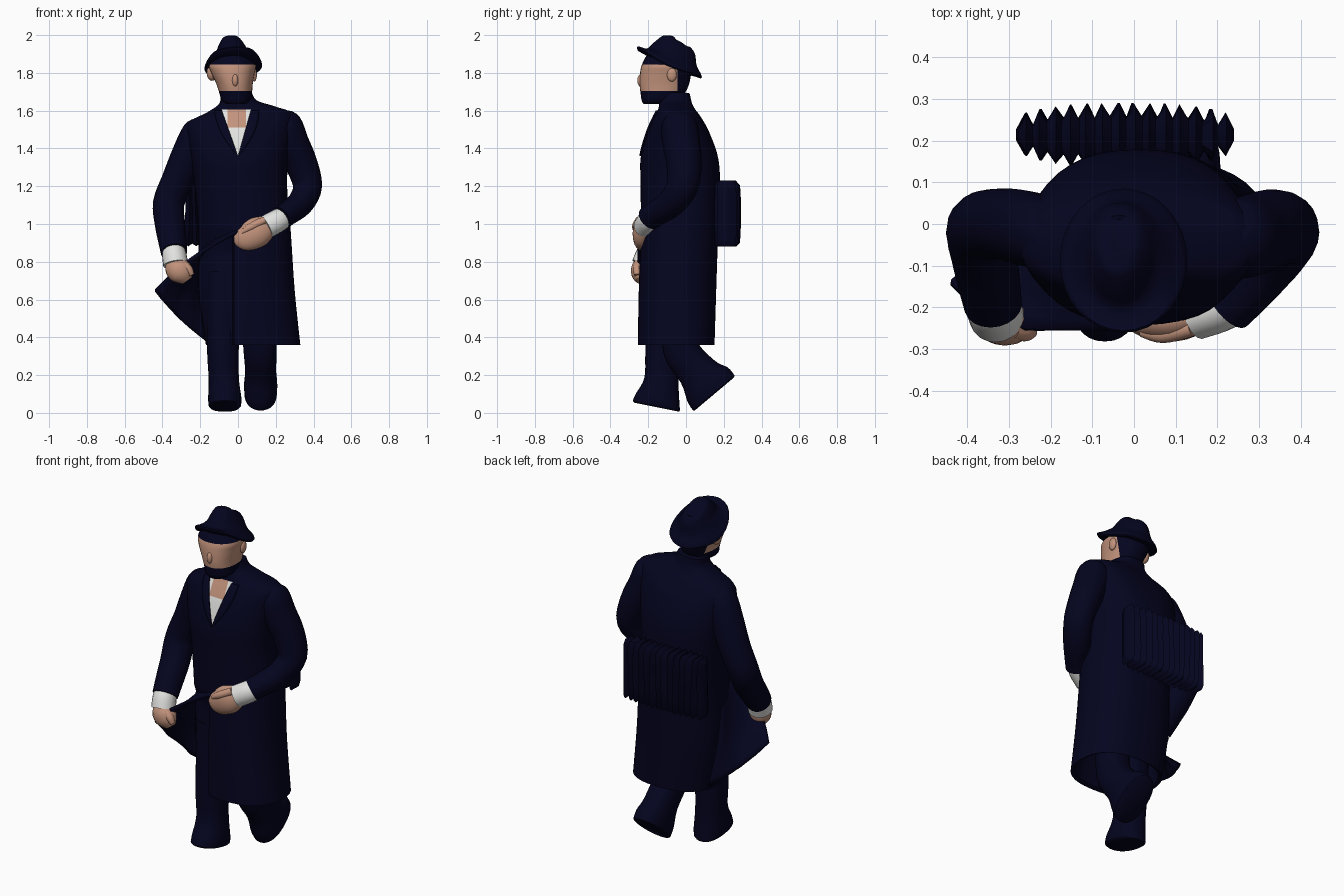
import bpy, bmesh, math, random
from mathutils import Vector
from mathutils.bvhtree import BVHTree

random.seed(4)


def material(name, rgb):
    m = bpy.data.materials.new(name)
    m.diffuse_color = (*rgb, 1)
    return m


NAVY = material("navy cloth", (0.0012, 0.0012, 0.0135))
SKIN = material("skin", (0.54, 0.29, 0.20))
WHITE = material("white linen", (0.76, 0.76, 0.75))


def finish(name, bm, *mats):
    bmesh.ops.recalc_face_normals(bm, faces=bm.faces)
    me = bpy.data.meshes.new(name)
    bm.to_mesh(me)
    bm.free()
    for m in mats:
        me.materials.append(m)
    ob = bpy.data.objects.new(name, me)
    bpy.context.collection.objects.link(ob)
    return ob


def spline(rows, steps=4):
    """Smooth in-between rows passing through every given row."""
    out = []
    for i in range(len(rows) - 1):
        p0, p1, p2 = rows[max(i - 1, 0)], rows[i], rows[i + 1]
        p3 = rows[min(i + 2, len(rows) - 1)]
        for k in range(steps):
            t = k / steps
            out.append(tuple(0.5 * (2 * b + (c - a) * t + (2 * a - 5 * b + 4 * c - d) * t * t
                                    + (3 * b - a - 3 * c + d) * t ** 3)
                             for a, b, c, d in zip(p0, p1, p2, p3)))
    return out + [tuple(rows[-1])]


def skin_rings(rings):
    """Join closed rings of points and cap both ends."""
    bm = bmesh.new()
    vs = [[bm.verts.new(p) for p in r] for r in rings]
    n = len(vs[0])
    for a, b in zip(vs, vs[1:]):
        for i in range(n):
            j = (i + 1) % n
            bm.faces.new((a[i], a[j], b[j], b[i]))
    bm.faces.new(vs[0])
    bm.faces.new(vs[-1])
    return bm


def loft(rows, p=2.0, n=32):
    """Level rings: z, cx, cy, rx, ry, fall of z towards the back."""
    rings = []
    for z, cx, cy, rx, ry, tilt in rows:
        ring = []
        for i in range(n):
            a = 2 * math.pi * i / n
            c, s = math.cos(a), math.sin(a)
            x = math.copysign(abs(c) ** (2 / p), c) * rx
            y = math.copysign(abs(s) ** (2 / p), s) * ry
            ring.append((cx + x, cy + y, z - tilt * y))
        rings.append(ring)
    return skin_rings(rings)


def tube(name, pts, mat, flat=1.0, n=20):
    """Round tube through x, y, z, radius points."""
    pts = spline(pts)
    rings = []
    for i, q in enumerate(pts):
        t = Vector(pts[min(i + 1, len(pts) - 1)][:3]) - Vector(pts[max(i - 1, 0)][:3])
        u = t.cross(Vector((0, 1, 0))).normalized()
        v = t.cross(u).normalized() * flat
        rings.append([Vector(q[:3]) + q[3] * (u * math.cos(2 * math.pi * k / n)
                      + v * math.sin(2 * math.pi * k / n)) for k in range(n)])
    return finish(name, skin_rings(rings), mat)


def sheet(name, rows, mat, thick):
    """Cloth sheet from a grid of points."""
    bm = bmesh.new()
    vs = [[bm.verts.new(p) for p in r] for r in rows]
    for a, b in zip(vs, vs[1:]):
        for i in range(len(a) - 1):
            bm.faces.new((a[i], a[i + 1], b[i + 1], b[i]))
    ob = finish(name, bm, mat)
    mod = ob.modifiers.new("thickness", "SOLIDIFY")
    mod.thickness, mod.offset = thick, 0


def blob(name, loc, size, mat):
    bm = bmesh.new()
    bmesh.ops.create_uvsphere(bm, u_segments=16, v_segments=10, radius=1)
    bmesh.ops.scale(bm, vec=size, verts=bm.verts)
    bmesh.ops.translate(bm, vec=loc, verts=bm.verts)
    finish(name, bm, mat)


def cut(bm, co, no):
    bmesh.ops.bisect_plane(bm, geom=bm.verts[:] + bm.edges[:] + bm.faces[:],
                           plane_co=co, plane_no=no)


# Coat: hollow hem, body, shoulders, standing collar
hem = [(0.6, 0.06, -0.05, 0.2, 0.15, 0), (0.37, 0.08, -0.05, 0.23, 0.185, 0)]
body = spline([(0.36, 0.08, -0.052, 0.25, 0.203, 0), (0.65, 0.045, -0.045, 0.255, 0.205, 0),
               (0.95, 0.035, -0.035, 0.245, 0.205, 0), (1.2, 0.015, -0.03, 0.245, 0.21, 0),
               (1.35, 0.01, -0.035, 0.26, 0.205, 0), (1.48, 0.01, -0.04, 0.28, 0.165, 0),
               (1.56, 0.012, -0.045, 0.275, 0.125, 0), (1.605, 0.015, -0.05, 0.18, 0.098, 0),
               (1.645, 0.0, -0.055, 0.1, 0.085, 0), (1.69, -0.01, -0.055, 0.083, 0.075, 0)], 5)
bm = loft(hem + body, 2.4, 40)
# the wearer's left shoulder sits higher
for v in bm.verts:
    v.co.z += 0.09 * v.co.x * min(1, max(0, (v.co.z - 1.2) / 0.3))
# the wearer's right front panel is pulled away, leaving a step
for x in (-0.02, -0.03):
    cut(bm, (x, 0, 0), (1, 0, 0))
for v in bm.verts:
    if v.co.x < -0.025 and v.co.z < 0.9 and v.co.y < -0.06:
        v.co.y = -0.06 + (v.co.y + 0.06) * 0.8
# shirt opening in the shape of a V, bare throat between the collar points
cut(bm, (0, 0, 1.36), (0.24, 0, 0.085))
cut(bm, (0, 0, 1.36), (0.24, 0, -0.068))
cut(bm, (0, 0, 1.51), (0, 0, 1))
cut(bm, (0, 0, 1.605), (0, 0, 1))
cut(bm, (-0.055, 0, 0), (1, 0, 0.12))
cut(bm, (0.042, 0, 1.51), (1, 0, 0))
cut(bm, (-0.055, 0, 1.51), (1, 0, 0))
for f in bm.faces:
    c = f.calc_center_median()
    h = c.z - 1.36
    if h > 0 and c.y < -0.05 and -0.085 / 0.24 * h < c.x < 0.068 / 0.24 * h and c.z < 1.605:
        f.material_index = 1 if c.z > 1.51 and -0.055 < c.x < 0.042 else 2
tree = BVHTree.FromBMesh(bm)
finish("coat", bm, NAVY, SKIN, WHITE)


# Lapels laid onto the coat front
def on_front(x, z):
    hit = tree.ray_cast(Vector((x, -1, z)), Vector((0, 1, 0)))[0]
    return (x, (hit.y if hit else -0.1) - 0.005, z)


for side, top, outer in (("right", -0.085, -0.15), ("left", 0.068, 0.14)):
    rows = []
    for i in range(11):
        t = i / 10
        z = 1.6 - 0.24 * t
        inner = top * (1 - t)
        edge = inner + (outer - top) * (1 - t) * (0.6 + 1.6 * t)
        rows.append([on_front(inner + (edge - inner) * k / 3, z) for k in range(4)])
    sheet(side + "_lapel", rows, NAVY, 0.008)

# Coat flap held out by the hand
free_edge = spline([(0, -0.25, 0.96), (-0.15, -0.255, 0.88), (-0.32, -0.24, 0.76), (-0.44, -0.14, 0.65)])
side_edge = spline([(-0.12, -0.12, 0.95), (-0.2, -0.04, 0.86), (-0.2, 0, 0.62), (-0.16, 0.02, 0.375)])
flap = []
for i, (a, b) in enumerate(zip(free_edge, side_edge)):
    a, b = Vector(a), Vector(b)
    flap.append([a.lerp(b, k / 8) + Vector((-0.012, 0.012 * math.sin(k * 2.2), -0.012))
                 * (i / 12 * math.sin(math.pi * k / 8)) for k in range(9)])
sheet("coat_flap", flap, NAVY, 0.018)

# Trouser legs with feet: one stepping forward, one pushing off
finish("front_leg", loft([(0.03, -0.07, -0.155, 0.075, 0.118, 0.2)] + spline([
    (0.04, -0.07, -0.157, 0.086, 0.125, 0.2), (0.08, -0.07, -0.15, 0.088, 0.115, 0.2),
    (0.18, -0.075, -0.13, 0.08, 0.09, 0.1), (0.34, -0.08, -0.125, 0.084, 0.09, 0),
    (0.75, -0.08, -0.11, 0.09, 0.09, 0)]), 2.3), NAVY)
finish("back_leg", loft([(0.10, 0.12, 0.15, 0.075, 0.104, -0.84)] + spline([
    (0.106, 0.12, 0.147, 0.086, 0.11, -0.84), (0.15, 0.12, 0.115, 0.088, 0.107, -0.84),
    (0.22, 0.12, 0.06, 0.082, 0.087, -0.7), (0.36, 0.115, -0.035, 0.088, 0.085, -0.5),
    (0.65, 0.1, -0.05, 0.09, 0.09, 0)]), 2.3), NAVY)

# Sleeves, cuffs and hands
tube("left_sleeve", [(0.22, -0.035, 1.575, 0.045), (0.25, -0.035, 1.53, 0.085), (0.285, -0.025, 1.43, 0.09),
                     (0.335, -0.01, 1.32, 0.085), (0.368, -0.02, 1.2, 0.077), (0.33, -0.08, 1.11, 0.07),
                     (0.26, -0.16, 1.055, 0.064), (0.225, -0.193, 1.03, 0.064)], NAVY, 1.1)
tube("left_cuff", [(0.26, -0.165, 1.05, 0.054), (0.215, -0.2, 1.02, 0.061), (0.15, -0.222, 0.985, 0.062)], WHITE, 0.9)
tube("left_hand", [(0.18, -0.215, 1.0, 0.05), (0.11, -0.23, 0.962, 0.08), (0.05, -0.235, 0.928, 0.072),
                   (0.005, -0.232, 0.918, 0.05), (-0.02, -0.23, 0.915, 0.022)], SKIN, 0.62)
tube("left_thumb", [(0.14, -0.25, 1.02, 0.02), (0.07, -0.266, 0.985, 0.02), (0.02, -0.26, 0.955, 0.012)], SKIN)
tube("right_sleeve", [(-0.18, -0.025, 1.535, 0.045), (-0.21, -0.025, 1.487, 0.083), (-0.26, -0.01, 1.37, 0.09),
                      (-0.32, 0.0, 1.23, 0.085), (-0.367, -0.01, 1.11, 0.083), (-0.36, -0.07, 1.0, 0.08),
                      (-0.348, -0.14, 0.915, 0.075), (-0.338, -0.195, 0.85, 0.07)], NAVY)
tube("right_cuff", [(-0.345, -0.17, 0.88, 0.055), (-0.338, -0.2, 0.84, 0.064), (-0.33, -0.222, 0.785, 0.066)], WHITE)
tube("right_hand", [(-0.33, -0.22, 0.81, 0.05), (-0.318, -0.235, 0.765, 0.068), (-0.29, -0.24, 0.73, 0.06),
                    (-0.268, -0.24, 0.70, 0.03)], SKIN, 0.8)
tube("right_thumb", [(-0.29, -0.255, 0.79, 0.02), (-0.262, -0.26, 0.76, 0.022), (-0.245, -0.26, 0.73, 0.014)], SKIN)

# Head: skin face with beard below and hair behind
bm = loft(spline([(1.635, -0.01, -0.165, 0.05, 0.06, 0), (1.655, -0.01, -0.15, 0.076, 0.085, 0),
                  (1.69, -0.012, -0.125, 0.086, 0.115, 0), (1.74, -0.018, -0.115, 0.096, 0.131, 0),
                  (1.8, -0.027, -0.108, 0.115, 0.135, 0), (1.845, -0.03, -0.103, 0.122, 0.13, 0),
                  (1.875, -0.03, -0.1, 0.075, 0.1, 0.3)]), 2.2)
for z in (1.705, 1.845):
    cut(bm, (0, 0, z), (0, 0, 1))
cut(bm, (0, -0.045, 0), (0, 1, 0))
for f in bm.faces:
    c = f.calc_center_median()
    f.material_index = 1 if 1.705 < c.z < 1.845 and c.y < -0.045 else 0
finish("head", bm, NAVY, SKIN)
blob("nose", (-0.015, -0.237, 1.76), (0.017, 0.021, 0.034), SKIN)
blob("right_ear", (-0.138, -0.085, 1.8), (0.028, 0.035, 0.042), SKIN)
blob("left_ear", (0.086, -0.075, 1.79), (0.014, 0.026, 0.036), SKIN)

# Brimmed hat tilted back, crown tapering to a ridge
hat = [(1.842, -0.025, -0.09, 0.09, 0.11, 0.4), (1.845, -0.025, -0.088, 0.148, 0.168, 0.44),
       (1.855, -0.025, -0.088, 0.153, 0.173, 0.46)]
hat += spline([(1.866, -0.025, -0.088, 0.148, 0.168, 0.44), (1.885, -0.03, -0.082, 0.112, 0.138, 0.32),
               (1.915, -0.032, -0.074, 0.085, 0.123, 0.16), (1.945, -0.035, -0.07, 0.07, 0.1, 0.16),
               (1.975, -0.038, -0.075, 0.052, 0.064, 0.18), (1.992, -0.04, -0.085, 0.034, 0.034, 0.18),
               (1.998, -0.04, -0.088, 0.012, 0.012, 0.1)])
bm = loft(hat)
for v in bm.verts:  # brim sides droop, one side lower; hollow behind the ridge
    x, y, z = v.co
    v.co.z += 0.06 * (x + 0.03) - 0.45 * max(0, abs(x + 0.025) - 0.1)
    if z > 1.94 and y > -0.06:
        v.co.z -= 0.015 * max(0, 1 - abs(x + 0.038) / 0.05)
finish("hat", bm, NAVY)

# Pleated bellows pack on the back
N = 14
sway = [random.uniform(-0.006, 0.006) for _ in range(2 * N + 1)]
rings = []
for z, k in ((0.882, 0.7), (0.9, 0.95), (0.98, 1), (1.06, 1), (1.14, 1), (1.205, 0.95), (1.23, 0.65)):
    back, front = [], []
    for i in range(2 * N + 1):
        u = i / N - 1
        ridge = i % 2
        x = -0.02 + 0.26 * u + sway[i] * math.sin(9 * z + i)
        dz = (0 if ridge else 0.014) * (1 if z < 1 else -1)
        yb = 0.256 + 0.034 * ridge - 0.028 * abs(u) ** 3
        yf = 0.165 - 0.03 * ridge + 0.035 * abs(u) ** 3
        mid = (yb + yf) / 2
        back.append((x, mid + (yb - mid) * k, z + dz))
        front.append((x, mid + (yf - mid) * k, z + dz))
    rings.append(back + front[::-1])
bm = skin_rings(rings)
caps = [f for f in bm.faces if len(f.verts) > 4]
bmesh.ops.delete(bm, geom=caps, context="FACES_ONLY")
bm.verts.ensure_lookup_table()
M = 4 * N + 2
for base in (0, len(bm.verts) - M):  # close each pleat across its depth
    for i in range(2 * N):
        bm.faces.new([bm.verts[base + j] for j in (i, i + 1, M - 2 - i, M - 1 - i)])
finish("bellows_pack", bm, NAVY)

# Smooth shading with crisp creases
bpy.ops.object.select_all(action="SELECT")
bpy.context.view_layer.objects.active = bpy.context.selected_objects[0]
bpy.ops.object.shade_smooth_by_angle(angle=math.radians(50))
